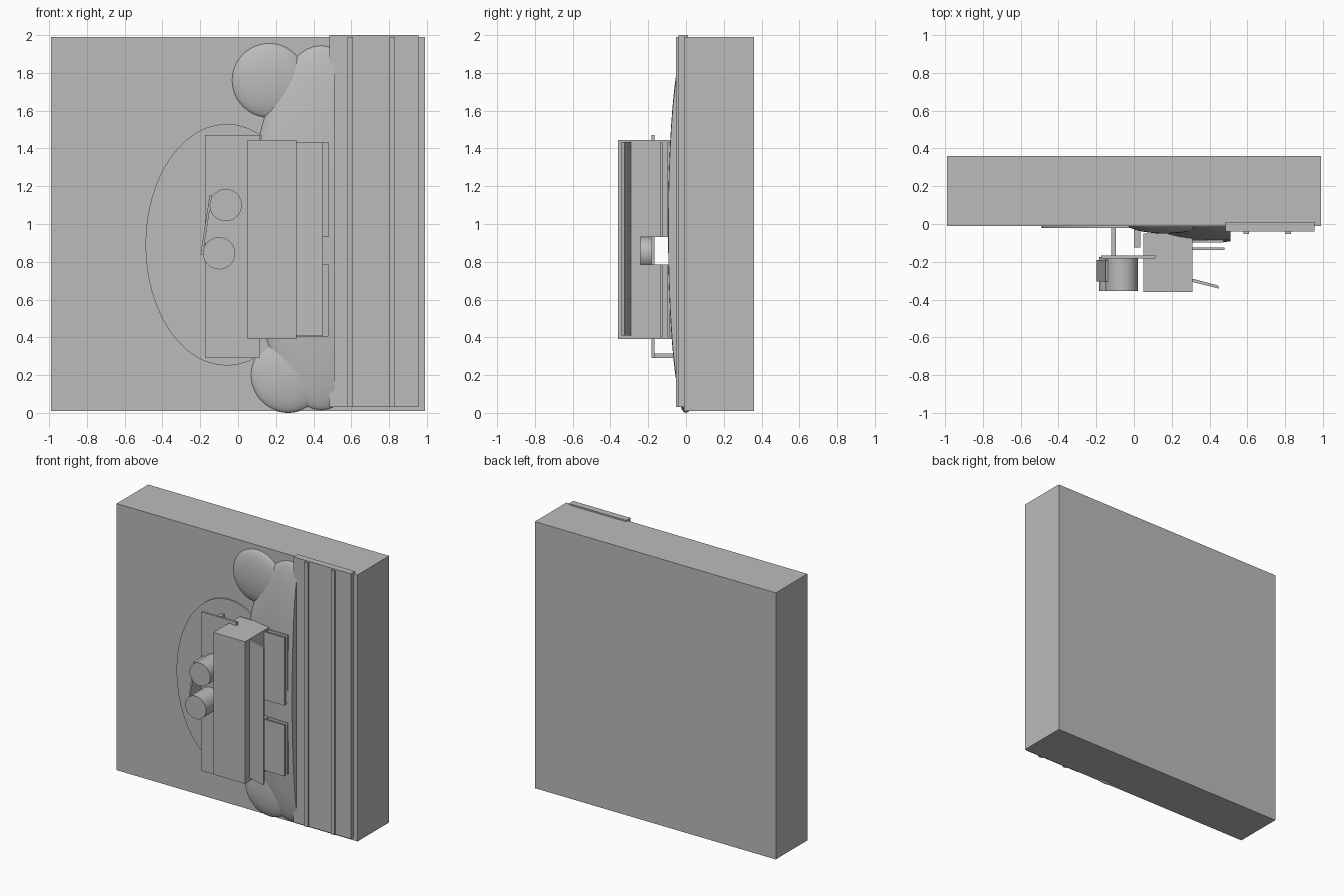
import bpy, bmesh, math
from mathutils import Matrix, Vector

old = bpy.data.objects.get("Cube")
if old:
    bpy.data.objects.remove(old, do_unlink=True)

grey = bpy.data.materials.new("plain_grey")
grey.use_nodes = True
colour = (0.5, 0.5, 0.5, 1)
grey.diffuse_color = colour
grey.node_tree.nodes["Principled BSDF"].inputs["Base Color"].default_value = colour


def finish(name, bm, smooth=False):
    bmesh.ops.recalc_face_normals(bm, faces=bm.faces)
    me = bpy.data.meshes.new(name)
    bm.to_mesh(me)
    bm.free()
    me.materials.append(grey)
    ob = bpy.data.objects.new(name, me)
    bpy.context.collection.objects.link(ob)
    if smooth:
        bpy.ops.object.select_all(action='DESELECT')
        ob.select_set(True)
        bpy.context.view_layer.objects.active = ob
        bpy.ops.object.shade_smooth_by_angle(angle=math.radians(40))
    return ob


def box(name, x, y, z):
    """Box between pairs of limits on each axis."""
    bm = bmesh.new()
    limits = (x, y, z)
    centre = Vector([(a + b) / 2 for a, b in limits])
    size = Vector([b - a for a, b in limits])
    bmesh.ops.create_cube(bm, size=1, matrix=Matrix.Translation(centre) @ Matrix.Diagonal(size).to_4x4())
    return finish(name, bm)


def prism(name, profile, axis, low, high):
    """Extrude a closed 2D profile along y or z."""
    bm = bmesh.new()
    place = (lambda p: (p[0], low, p[1])) if axis == 'Y' else (lambda p: (p[0], p[1], low))
    face = bm.faces.new([bm.verts.new(place(p)) for p in profile])
    moved = bmesh.ops.extrude_face_region(bm, geom=[face])["geom"]
    step = Vector((0, high - low, 0)) if axis == 'Y' else Vector((0, 0, high - low))
    bmesh.ops.translate(bm, vec=step, verts=[v for v in moved if isinstance(v, bmesh.types.BMVert)])
    return finish(name, bm)


def drum(name, x, z, rx, rz, y):
    """Elliptical cylinder along y."""
    bm = bmesh.new()
    m = (Matrix.Translation((x, (y[0] + y[1]) / 2, z)) @ Matrix.Diagonal((rx, 1, rz, 1))
         @ Matrix.Rotation(math.pi / 2, 4, 'X'))
    bmesh.ops.create_cone(bm, cap_ends=True, segments=48, radius1=1, radius2=1, depth=y[1] - y[0], matrix=m)
    return finish(name, bm, True)


def mound(name, centre, radii, cut=None):
    """Flattened sphere, optionally sliced off at an x limit."""
    bm = bmesh.new()
    m = Matrix.Translation(centre) @ Matrix.Diagonal(radii).to_4x4() @ Matrix.Rotation(math.pi / 2, 4, 'X')
    bmesh.ops.create_uvsphere(bm, u_segments=64, v_segments=32, radius=1, matrix=m)
    if cut is not None:
        geom = bm.verts[:] + bm.edges[:] + bm.faces[:]
        out = bmesh.ops.bisect_plane(bm, geom=geom, plane_co=(cut, 0, 0), plane_no=(1, 0, 0), clear_outer=True)
        edges = [e for e in out["geom_cut"] if isinstance(e, bmesh.types.BMEdge)]
        bmesh.ops.contextual_create(bm, geom=edges)
    return finish(name, bm, True)


# Base slab with raised track along one side
box("base_block", (-0.99, 0.99), (-0.01, 0.36), (0.01, 1.99))
box("track_bed", (0.485, 0.955), (-0.04, 0.01), (0.03, 2.0))
for i, x in enumerate((0.595, 0.815)):
    box(f"track_rail_{i}", (x - 0.015, x + 0.015), (-0.052, -0.03), (0.03, 1.99))

# Ground shapes
mound("long_hill", (0.44, 0, 0.98), (0.38, 0.095, 0.97), 0.51)
mound("upper_mound", (0.165, 0, 1.76), (0.2, 0.05, 0.2))
mound("lower_mound", (0.265, 0, 0.2), (0.2, 0.05, 0.2))
drum("ground_disc", -0.06, 0.89, 0.43, 0.64, (-0.022, -0.005))

# Building with a passage through the middle
ends = {"lower": (0.39, 0.785), "upper": (0.93, 1.445)}
for name, z in ends.items():
    box(f"{name}_building", (0.05, 0.31), (-0.36, -0.05), z)
box("building_bridge", (0.05, 0.31), (-0.36, -0.24), (0.785, 0.93))

# Sloped awning and side decks
prism("awning", [(0.31, -0.29), (0.445, -0.325), (0.45, -0.342), (0.31, -0.307)], 'Z', 0.41, 1.435)
for name, z in ends.items():
    inner = (max(z[0], 0.405), min(z[1], 1.435))
    box(f"{name}_side_deck", (0.3, 0.48), (-0.138, -0.125), inner)
    box(f"{name}_side_step", (0.3, 0.475), (-0.097, -0.085), inner)

# Platform on slim posts
box("platform", (-0.175, 0.115), (-0.182, -0.166), (0.29, 1.47))
for i, z in enumerate((0.303, 1.4)):
    box(f"platform_post_{i}", (-0.12, -0.095), (-0.17, -0.01), (z - 0.012, z + 0.012))
box("short_post", (0.0, 0.035), (-0.125, -0.03), (1.35, 1.4))

# Two drums and a leaning board on the platform
drum("upper_drum", -0.065, 1.10, 0.085, 0.085, (-0.355, -0.175))
drum("lower_drum", -0.10, 0.845, 0.085, 0.085, (-0.355, -0.175))
prism("leaning_board", [(-0.198, 0.84), (-0.186, 0.838), (-0.138, 1.15), (-0.15, 1.155)], 'Y', -0.305, -0.19)
